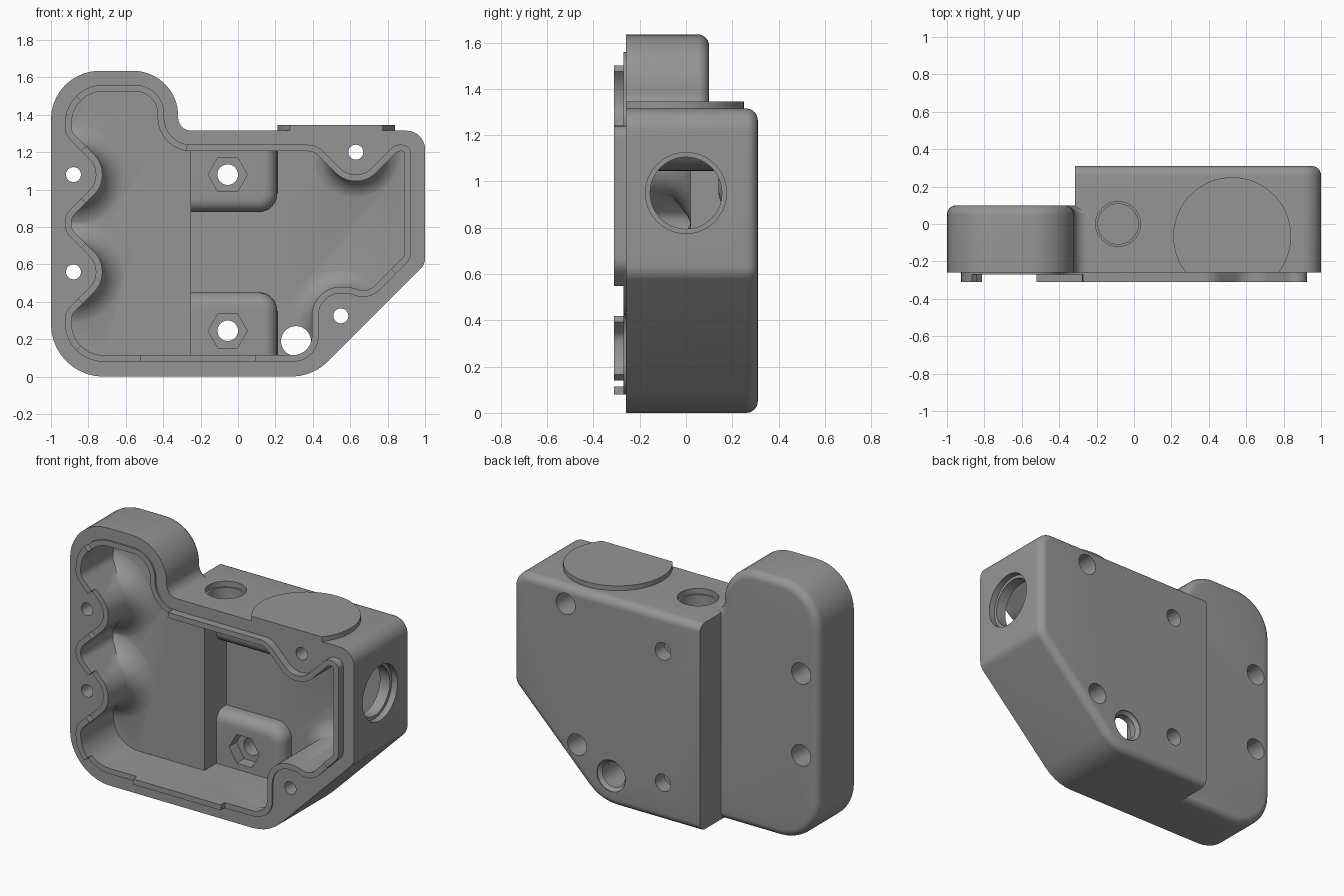
import bpy, bmesh, math
from mathutils import Vector

if "Cube" in bpy.data.objects:
    bpy.data.objects.remove(bpy.data.objects["Cube"])

grey = bpy.data.materials.new("mid_grey")
grey.diffuse_color = (0.3, 0.3, 0.3, 1)
grey.use_nodes = True
grey.node_tree.nodes["Principled BSDF"].inputs["Base Color"].default_value = grey.diffuse_color


def rounded(corners):
    """Outline (x, z) from counter-clockwise corners (x, z, radius)."""
    pts, n = [], len(corners)
    for i, (x, z, r) in enumerate(corners):
        p = Vector((x, z))
        d1 = (p - Vector(corners[i - 1][:2])).normalized()
        d2 = (Vector(corners[(i + 1) % n][:2]) - p).normalized()
        if r == 0:
            pts.append(p)
            continue
        turn = math.atan2(d1.x * d2.y - d1.y * d2.x, d1.dot(d2))
        s = 1 if turn > 0 else -1
        start = p - d1 * r * math.tan(abs(turn) / 2)
        c = start + Vector((-d1.y, d1.x)) * s * r
        steps = max(3, round(abs(turn) / 0.16))
        for k in range(steps + 1):
            a = turn * k / steps
            v = start - c
            pts.append(c + Vector((v.x * math.cos(a) - v.y * math.sin(a),
                                   v.x * math.sin(a) + v.y * math.cos(a))))
    return pts


def inset(pts, d):
    """Offset an outline inwards (negative d: outwards)."""
    out, n = [], len(pts)
    for i, p in enumerate(pts):
        a = (p - pts[i - 1]).normalized()
        b = (pts[(i + 1) % n] - p).normalized()
        n1, n2 = Vector((-a.y, a.x)), Vector((-b.y, b.x))
        out.append(p + (n1 + n2) * d / (1 + n1.dot(n2)))
    return out


def mesh_from_rings(name, rings):
    """Closed solid through equal-length rings of 3D points."""
    bm = bmesh.new()
    loops = [[bm.verts.new(p) for p in ring] for ring in rings]
    n = len(loops[0])
    for a, b in zip(loops, loops[1:]):
        for i in range(n):
            j = (i + 1) % n
            bm.faces.new((a[i], a[j], b[j], b[i]))
    bm.faces.new(loops[0][::-1])
    bm.faces.new(loops[-1])
    bmesh.ops.recalc_face_normals(bm, faces=bm.faces)
    me = bpy.data.meshes.new(name)
    bm.to_mesh(me)
    bm.free()
    ob = bpy.data.objects.new(name, me)
    bpy.context.collection.objects.link(ob)
    return ob


def loft(name, pts, levels):
    """Extrude an outline along y; levels are (y, inset)."""
    return mesh_from_rings(name, [[(p.x, y, p.y) for p in (inset(pts, d) if d else pts)]
                                  for y, d in levels])


def round_end(y, b, direction, steps=6):
    angles = [math.pi / 2 * k / steps for k in range(steps + 1)]
    return [(y - direction * b * (1 - math.sin(a)), b * (1 - math.cos(a))) for a in angles]


def box(name, x0, x1, y0, y1, z0, z1):
    return loft(name, rounded([(x0, z0, 0), (x1, z0, 0), (x1, z1, 0), (x0, z1, 0)]),
                [(y0, 0), (y1, 0)])


def turned(name, axis, u, v, profile, n=40):
    """Lathe (radius, position) pairs round an axis through (u, v)."""
    rings = []
    for r, t in profile:
        ring = []
        for k in range(n):
            a = 2 * math.pi * k / n
            p, q = u + r * math.cos(a), v + r * math.sin(a)
            ring.append({'x': (t, p, q), 'y': (p, t, q), 'z': (p, q, t)}[axis])
        rings.append(ring)
    return mesh_from_rings(name, rings)


def cut(ob, tool):
    m = ob.modifiers.new("cut", 'BOOLEAN')
    m.operation, m.solver, m.object = 'DIFFERENCE', 'EXACT', tool
    bpy.context.view_layer.objects.active = ob
    bpy.ops.object.modifier_apply(modifier=m.name)


def discard(*tools):
    for t in tools:
        bpy.data.objects.remove(t)


# Outer shells: shallow left part and deep right part
left = loft("shallow_shell", rounded([
    (-1, 0, .28), (-.18, 0, 0), (-.18, 1.315, 0), (-.32, 1.315, .07),
    (-.32, 1.635, .24), (-1, 1.635, .26)]), [(-.26, 0)] + round_end(.1, .05, 1))
right = loft("deep_shell", rounded([
    (-.6, 0, 0), (.4, 0, .28), (1, .6, .08), (1, 1.315, .1), (-.6, 1.315, 0)]),
    [(-.26, 0)] + round_end(.31, .05, 1))
trim = box("trim", -2, -.315, -1, 1, -1, 3)
cut(right, trim)
discard(trim)

# Cavity outline, bulging inwards around the four screw bosses
side_boss = lambda z: [(-.89, z + .229, .06), (-.725, z + .064, .15),
                       (-.725, z - .064, .15), (-.89, z - .229, .06)]
cavity_line = rounded(
    [(-.89, .115, .17), (.395, .115, .1), (.395, .39, .15), (.486, .48, .15),
     (.6, .48, .15), (.69, .446, .09), (.89, .646, .05), (.89, 1.205, .015),
     (.854, 1.205, .03), (.694, 1.045, .15), (.566, 1.045, .15), (.406, 1.205, .08),
     (-.43, 1.205, .18), (-.43, 1.525, .12), (-.89, 1.525, .17)]
    + side_boss(1.08) + side_boss(.56))
cavity = loft("cavity_cutter", cavity_line, [(-.5, 0), (.24, 0)])

# Inside the cavity: raised left floor, flared bosses, nut blocks
solids = [box("step", -2, -.25, .02, .6, -1, 3)]
bosses = [(-.88, 1.08, .02), (-.88, .56, .02), (.63, 1.2, .24), (.55, .325, .24)]
for x, z, floor in bosses:
    f = .15 if x < 0 else .12
    curve = [(.148 + f * (1 - math.cos(a)), floor + .003 - f * (1 - math.sin(a)))
             for a in [math.pi / 2 * k / 10 for k in range(11)]]
    solids.append(turned("flare", 'y', x, z, [(.148, -.7)] + curve + [(.148 + f, .45)], 48))
for corners in ([(-.45, .88, 0), (.21, .88, .1), (.21, 1.5, 0), (-.45, 1.5, 0)],
                [(-.45, -.2, 0), (.21, -.2, 0), (.21, .45, .1), (-.45, .45, 0)]):
    solids.append(loft("nut_block", rounded(corners), [(.4, 0)] + round_end(.14, .07, -1)))
for s in solids:
    cut(cavity, s)
discard(*solids)

# Screw holes with counterbores, nut pockets, cable and port holes
tools = [cavity]
for x, z, floor in bosses:
    seat = floor - .15
    tools.append(turned("screw_hole", 'y', x, z,
                        [(.04, -.6), (.04, seat), (.067, seat), (.067, .6)], 32))
for z in (1.08, .245):
    tools.append(turned("nut_pocket", 'y', -.055, z, [(.105, -.1), (.105, .215)], 6))
    tools.append(turned("bolt_hole", 'y', -.055, z, [(.055, -.05), (.055, .6)], 32))
tools.append(turned("drain_hole", 'y', .31, .19,
                    [(.08, -.2), (.08, .285), (.1, .305), (.1, .6)]))
tools.append(turned("top_port", 'z', -.085, 0, [(.108, 1.1), (.108, 1.28), (.12, 1.28), (.12, 1.5)]))
tools.append(turned("side_port", 'x', 0, .95, [(.155, .8), (.155, .96), (.175, .96), (.175, 1.3)], 48))
for shell in (left, right):
    for t in tools:
        cut(shell, t)

# Low rim around the opening
rim = loft("low_rim", inset(cavity_line, -.035), [(-.27, 0), (-.25, 0)])
cut(rim, cavity)
discard(*tools)
parts = [left, right, rim]


# Tall sealing lip in separate stretches
def is_tall(p):
    x, z = p
    return ((z < .2 and -.53 < x < .1) or (z > .57 and x > -.28) or
            (x < -.8 and (.15 < z < .4 or .71 < z < .93 or 1.23 < z < 1.49)))


dense = []
for i, p in enumerate(cavity_line):
    q = cavity_line[(i + 1) % len(cavity_line)]
    steps = max(1, round((q - p).length / .02))
    dense += [p.lerp(q, k / steps) for k in range(steps)]
while is_tall(dense[0]):
    dense = dense[1:] + dense[:1]
outer = inset(dense, -.035)
run = []
for i, p in enumerate(dense + dense[:1]):
    if is_tall(p):
        run.append(i)
    else:
        if len(run) > 2:
            strip = [dense[k] for k in run] + [outer[k] for k in reversed(run)]
            parts.append(loft("sealing_lip", strip, [(-.31, 0), (-.26, 0)]))
        run = []

# Round plate on top, trimmed flush with the front
plate = turned("top_plate", 'z', .525, -.065, [(.315, 1.305), (.315, 1.345)], 64)
trim = box("trim", -2, 2, -1, -.26, 0, 3)
cut(plate, trim)
discard(trim)
parts.append(plate)

bpy.ops.object.select_all(action='DESELECT')
for ob in parts:
    ob.data.materials.clear()
    ob.data.materials.append(grey)
    ob.select_set(True)
bpy.context.view_layer.objects.active = left
bpy.ops.object.shade_smooth_by_angle(angle=math.radians(30))
